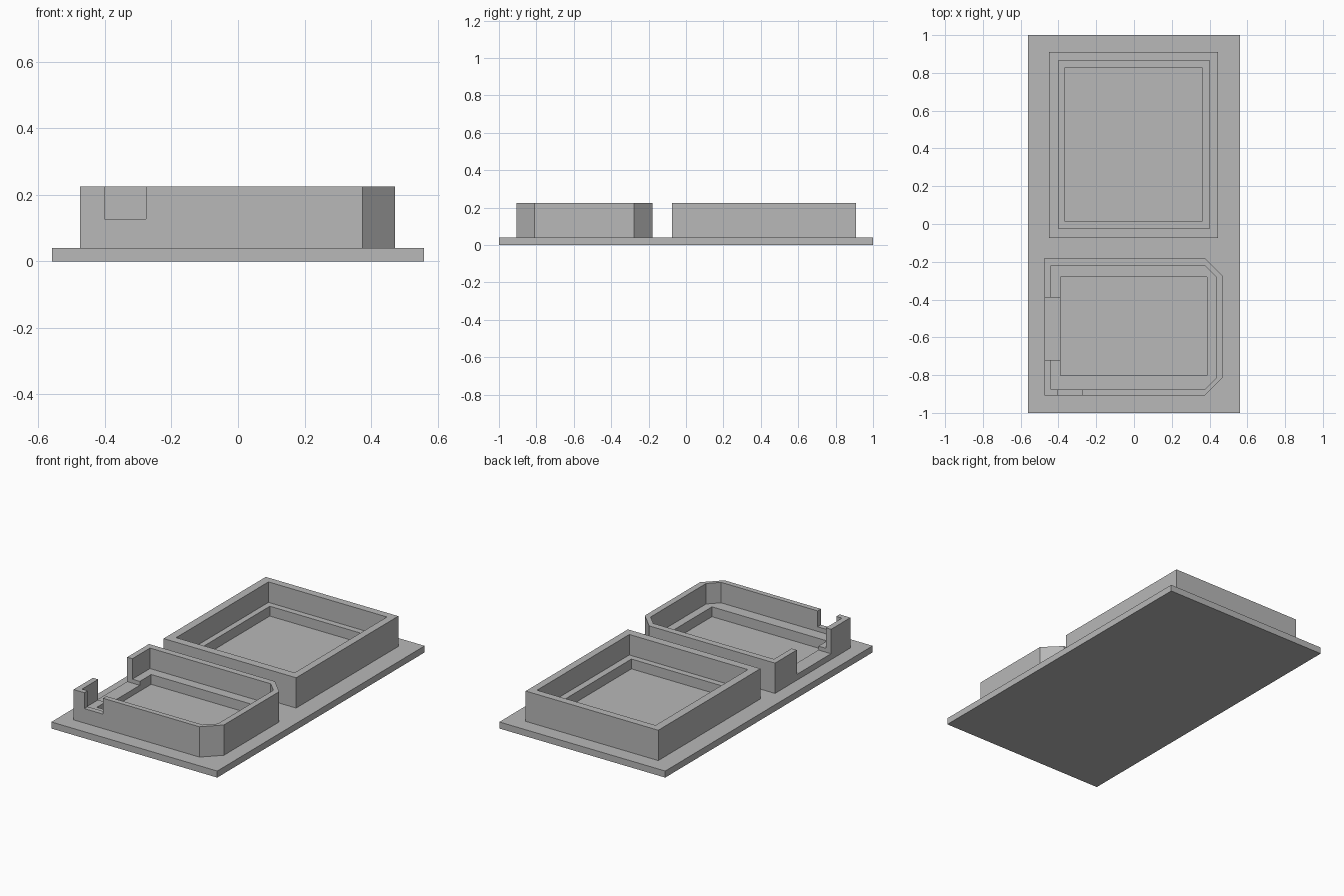
import bpy
import bmesh

cube = bpy.data.objects.get("Cube")
if cube:
    bpy.data.objects.remove(cube, do_unlink=True)

BASE_TOP, LEDGE, RIM = 0.04, 0.10, 0.225

grey = bpy.data.materials.new("plain grey")
grey.use_nodes = True
grey.diffuse_color = (0.48, 0.48, 0.48, 1)
grey.node_tree.nodes["Principled BSDF"].inputs["Base Color"].default_value = grey.diffuse_color


def prism(name, outline, z0, z1):
    """Extrude a flat outline from z0 to z1."""
    bm = bmesh.new()
    face = bm.faces.new([bm.verts.new((x, y, z0)) for x, y in outline])
    top = bmesh.ops.extrude_face_region(bm, geom=[face])["geom"]
    bmesh.ops.translate(bm, vec=(0, 0, z1 - z0),
                        verts=[v for v in top if isinstance(v, bmesh.types.BMVert)])
    bmesh.ops.recalc_face_normals(bm, faces=bm.faces)
    mesh = bpy.data.meshes.new(name)
    bm.to_mesh(mesh)
    bm.free()
    mesh.materials.append(grey)
    obj = bpy.data.objects.new(name, mesh)
    bpy.context.collection.objects.link(obj)
    return obj


def rect(x0, x1, y0, y1, chamfer=0):
    """Rectangle outline, optionally with its two left (+x) corners cut off."""
    if not chamfer:
        return [(x0, y0), (x1, y0), (x1, y1), (x0, y1)]
    c = chamfer
    return [(x0, y0), (x1 - c, y0), (x1, y0 + c), (x1, y1 - c), (x1 - c, y1), (x0, y1)]


def carve(obj, outline, z0, z1):
    """Cut a prism out of obj and discard the cutter."""
    cutter = prism("cutter", outline, z0, z1)
    cutter.hide_render = True
    mod = obj.modifiers.new("carve", 'BOOLEAN')
    mod.operation, mod.solver, mod.object = 'DIFFERENCE', 'EXACT', cutter
    bpy.context.view_layer.objects.active = obj
    bpy.ops.object.modifier_apply(modifier=mod.name)
    bpy.data.objects.remove(cutter, do_unlink=True)


def tray(name, outer, inner, pocket):
    """Walled tray with a stepped ledge around a pocket open to the base."""
    obj = prism(name, outer, BASE_TOP, RIM)
    carve(obj, inner, LEDGE, RIM + 0.1)
    carve(obj, pocket, 0, RIM + 0.1)
    return obj


# Base plate
prism("base_plate", rect(-0.56, 0.56, -1, 1), 0, BASE_TOP)

# Plain rear tray
tray("rear_tray",
     rect(-0.45, 0.445, -0.075, 0.91),
     rect(-0.40, 0.40, -0.025, 0.865),
     rect(-0.365, 0.36, 0.012, 0.828))

# Front tray with two cut corners
front = tray("front_tray",
             rect(-0.475, 0.472, -0.907, -0.18, 0.097),
             rect(-0.44, 0.435, -0.875, -0.22, 0.06),
             rect(-0.39, 0.387, -0.803, -0.28))

# Openings in the right wall and the front wall
carve(front, rect(-0.6, -0.38, -0.72, -0.39), 0.076, RIM + 0.1)
carve(front, rect(-0.402, -0.276, -1, -0.86), 0.128, RIM + 0.1)
